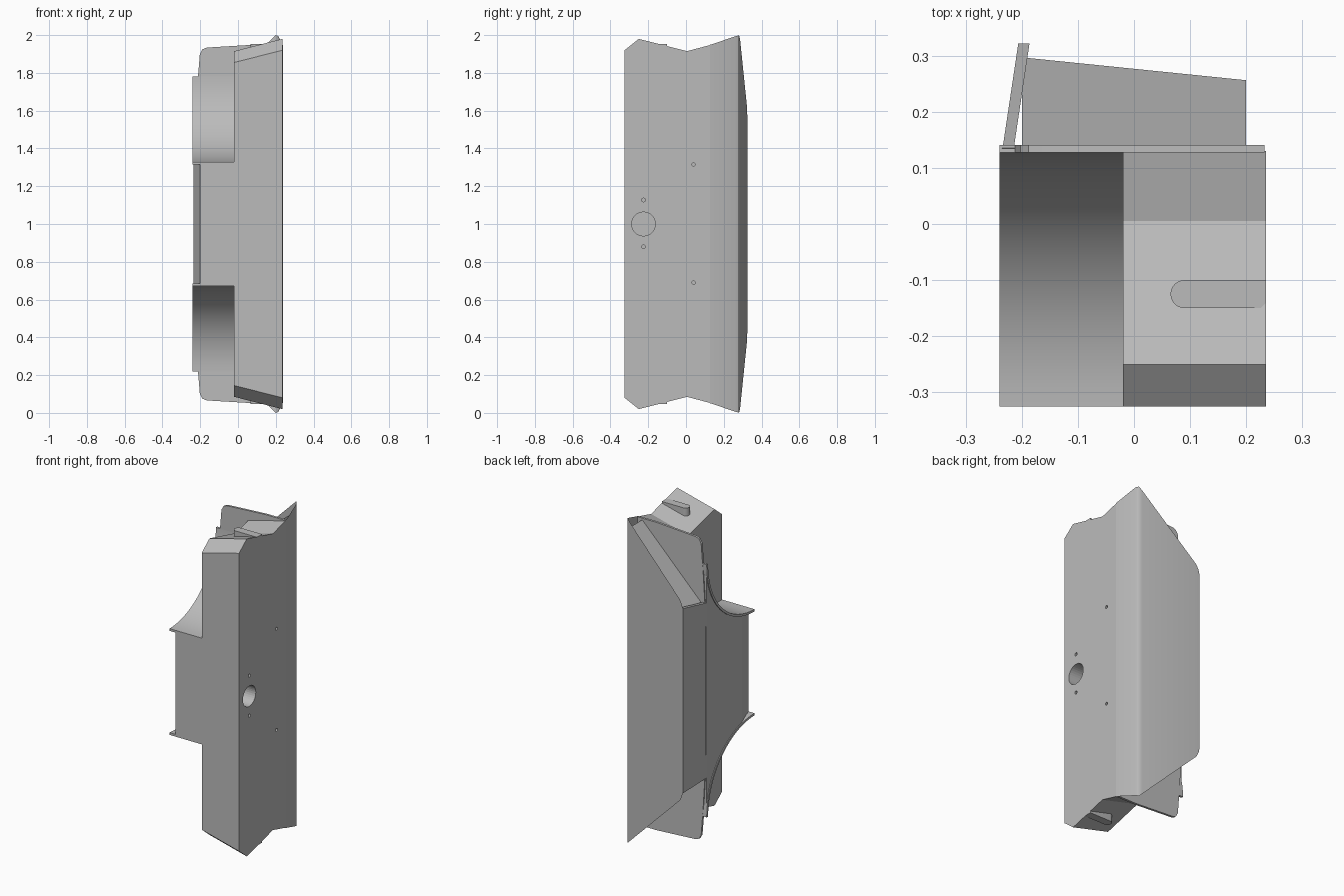
import bpy, bmesh, math
from mathutils import Vector

cube = bpy.data.objects.get("Cube")
if cube:
    bpy.data.objects.remove(cube)

grey = bpy.data.materials.new("sheet_metal_grey")
grey.use_nodes = True
colour = (0.5, 0.5, 0.5, 1)
grey.diffuse_color = colour
grey.node_tree.nodes["Principled BSDF"].inputs["Base Color"].default_value = colour


def finish(name, bm, smooth=True):
    bmesh.ops.recalc_face_normals(bm, faces=bm.faces)
    mesh = bpy.data.meshes.new(name)
    bm.to_mesh(mesh)
    bm.free()
    mesh.materials.append(grey)
    obj = bpy.data.objects.new(name, mesh)
    bpy.context.collection.objects.link(obj)
    bpy.ops.object.select_all(action='DESELECT')
    obj.select_set(True)
    bpy.context.view_layer.objects.active = obj
    if smooth:
        bpy.ops.object.shade_smooth_by_angle(angle=math.radians(25))
    return obj


def loft(start, end):
    """Solid between two matching outlines."""
    bm = bmesh.new()
    a = [bm.verts.new(p) for p in start]
    b = [bm.verts.new(p) for p in end]
    bm.faces.new(a)
    bm.faces.new(b[::-1])
    for i in range(len(a)):
        j = (i + 1) % len(a)
        bm.faces.new((a[i], a[j], b[j], b[i]))
    return bm


def flip(points):
    """Same outline reflected about the middle height, in reverse order."""
    return [(u, 2 - z) for u, z in reversed(points)]


def arc(radius, steps=20):
    return [(-0.325 + radius * math.sin(t), 1.78 - radius * math.cos(t))
            for t in (math.pi / 2 * i / steps for i in range(steps + 1))]


def along_x(outline, x0, x1):
    return loft([(x0, y, z) for y, z in outline], [(x1, y, z) for y, z in outline])


# Main box: both ends share a valley profile and slope down towards -x
profile = [(-0.325, 1.92), (-0.25, 1.98), (0.005, 1.915), (0.13, 1.948)]
lower = [(y, z - 0.065) for y, z in profile]
box = finish("main_box", loft([(0.235, y, z) for y, z in profile + flip(profile)],
                              [(-0.02, y, z) for y, z in lower + flip(lower)]), False)

# Round opening and fixing holes in the outer side
for y, z, r, depth in ((-0.225, 1, 0.063, 0.18), (-0.225, 1.127, 0.01, 0.03),
                       (-0.225, 0.88, 0.01, 0.03), (0.04, 1.315, 0.009, 0.03),
                       (0.04, 0.69, 0.009, 0.03)):
    bpy.ops.mesh.primitive_cylinder_add(vertices=32, radius=r, depth=depth * 2,
                                        location=(0.235, y, z),
                                        rotation=(0, math.pi / 2, 0))
    cutter = bpy.context.object
    cutter.hide_render = True
    mod = box.modifiers.new("hole", 'BOOLEAN')
    mod.object = cutter
    mod.solver = 'EXACT'
    bpy.context.view_layer.objects.active = box
    bpy.ops.object.modifier_apply(modifier=mod.name)
    bpy.data.objects.remove(cutter)

# Rounded raised slots on both box ends
slot = [(0.235, -0.15), (0.235, -0.1)]
slot += [(0.09 - 0.025 * math.sin(t), -0.125 + 0.025 * math.cos(t))
         for t in (math.pi * i / 12 for i in range(13))]
for name, z0, z1 in (("top_slot", 1.84, 1.952), ("bottom_slot", 0.048, 0.16)):
    finish(name, loft([(x, y, z0) for x, y in slot], [(x, y, z1) for x, y in slot]))

# Middle body between the two wheel arches, with a chamfered front corner
curve = arc(0.46)
bm = along_x(curve + flip(curve), -0.235, -0.02)
bmesh.ops.recalc_face_normals(bm, faces=bm.faces)
cut = bmesh.ops.bisect_plane(bm, geom=bm.verts[:] + bm.edges[:] + bm.faces[:],
                             plane_co=(-0.2, -0.325, 1),
                             plane_no=Vector((-0.115, -0.035, 0)).normalized(),
                             clear_outer=True)
edges = [e for e in cut["geom_cut"] if isinstance(e, bmesh.types.BMEdge)]
bmesh.ops.contextual_create(bm, geom=edges)
finish("middle_body", bm)

# Curved wheel arch sheets
sheet = arc(0.452) + arc(0.466)[::-1]
finish("upper_arch", along_x(sheet, -0.24, -0.02))
finish("lower_arch", along_x(flip(sheet), -0.24, -0.02))

# Bulkhead plate with rounded outer corners
rim = [(0.233, 1.95), (0.1, 1.95), (-0.165, 1.934), (-0.188, 1.925),
       (-0.202, 1.9), (-0.215, 1.74), (-0.23, 1.5), (-0.236, 1.33)]
rim += flip(rim)
finish("bulkhead", loft([(x, 0.127, z) for x, z in rim],
                        [(x, 0.141, z) for x, z in rim]), False)

# Folded back panel: tapered rear face, rounded bend, outer side flange
fold = [(-0.207, 0.325, 1.555), (-0.2, 0.324, 1.59), (-0.185, 0.323, 1.62),
        (0.18, 0.286, 1.98), (0.2, 0.281, 2.0), (0.209, 0.274, 1.997),
        (0.214, 0.262, 1.994), (0.237, 0.127, 1.948)]
bm = bmesh.new()
cols = [(bm.verts.new((x, y, 2 - z)), bm.verts.new((x, y, z))) for x, y, z in fold]
for (a, b), (c, d) in zip(cols, cols[1:]):
    bm.faces.new((a, c, d, b))
# A single column pair leaves an open sheet, so give it an inward thickness
mesh_normal_flip = [f for f in bm.faces]
bmesh.ops.solidify(bm, geom=mesh_normal_flip, thickness=0.016)
for v in bm.verts:
    v.co.z = min(max(v.co.z, 0), 2)
panel = finish("back_panel", bm)
low, high = (f([v.co.y for v in panel.data.vertices]) for f in (min, max))
if high > 0.335:
    panel.location.y = 0.325 - high

# Inner side wall joining the bulkhead to the narrow edge of the back panel
wall = [(0.13, 1.54), (0.322, 1.57)]
wall += flip(wall)


def wall_x(y):
    return -0.235 + (y - 0.13) * 0.15


finish("inner_side_wall", loft([(wall_x(y), y, z) for y, z in wall],
                               [(wall_x(y) + 0.02, y, z) for y, z in wall]), False)

# Sloping closures between bulkhead and back panel
for name, sign in (("upper_closure", 1), ("lower_closure", -1)):
    strip = [(0.2, 0.94), (-0.2, 0.54), (-0.2, 0.525), (0.2, 0.925)]
    near = [(x, 0.135, 1 + sign * h) for x, h in strip]
    far = [(x, 0.297 - 0.102 * (x + 0.2), 1 + sign * h) for x, h in strip]
    finish(name, loft(near, far), False)
